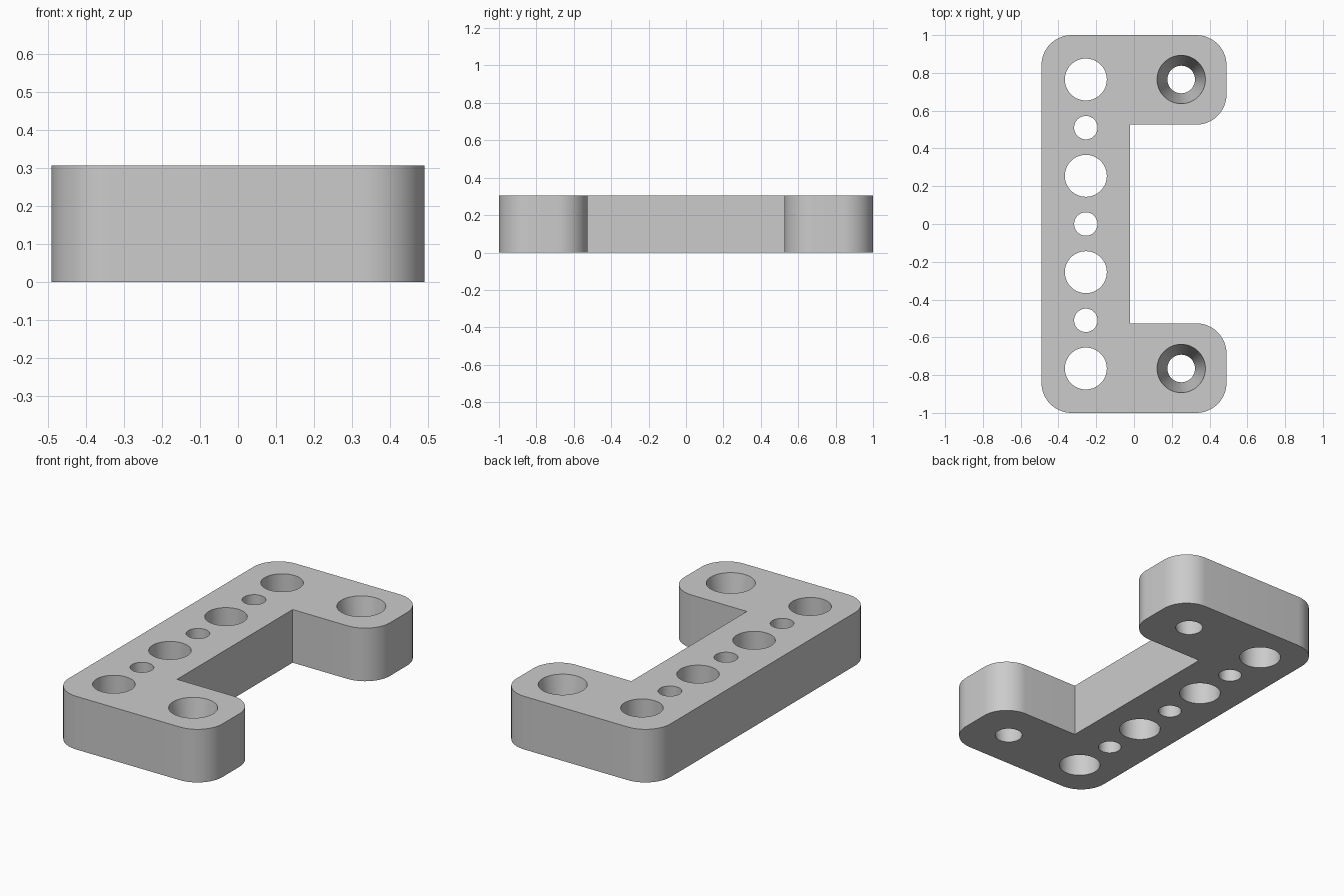
import bpy, bmesh, math
from mathutils import Matrix

cube = bpy.data.objects.get("Cube")
if cube:
    bpy.data.objects.remove(cube, do_unlink=True)

HEIGHT = 0.306
PITCH = 0.255
CORNER = 0.16
SEGMENTS = 64

# Single grey plastic
grey = bpy.data.materials.new("plain_grey")
grey.use_nodes = True
colour = (0.6, 0.6, 0.6, 1)
grey.diffuse_color = colour
grey.node_tree.nodes["Principled BSDF"].inputs["Base Color"].default_value = colour


def make_object(name, bm):
    bmesh.ops.recalc_face_normals(bm, faces=bm.faces)
    mesh = bpy.data.meshes.new(name)
    bm.to_mesh(mesh)
    bm.free()
    mesh.materials.append(grey)
    obj = bpy.data.objects.new(name, mesh)
    bpy.context.collection.objects.link(obj)
    return obj


def arc(cx, cy, start, steps=16):
    """Quarter circle, counter-clockwise from the start angle in degrees."""
    angles = [math.radians(start + 90 * i / steps) for i in range(steps + 1)]
    return [(cx + CORNER * math.cos(a), cy + CORNER * math.sin(a)) for a in angles]


# C-shaped plate: lower half outline, then its mirror image
half_x, half_y, inner_x, inner_y = 0.49, 1.0, -0.02, 0.526
lower = arc(CORNER - half_x, CORNER - half_y, 180)
lower += arc(half_x - CORNER, CORNER - half_y, 270)
lower += arc(half_x - CORNER, -inner_y - CORNER, 0)
lower.append((inner_x, -inner_y))
outline = lower + [(x, -y) for x, y in reversed(lower)]

bm = bmesh.new()
base = bm.faces.new([bm.verts.new((x, y, 0)) for x, y in outline])
top = bmesh.ops.extrude_face_region(bm, geom=[base])["geom"]
bmesh.ops.translate(bm, vec=(0, 0, HEIGHT),
                    verts=[v for v in top if isinstance(v, bmesh.types.BMVert)])
bracket = make_object("bracket_plate", bm)

# Cutters for every hole, extended past both faces
bm = bmesh.new()


def add_hole(x, y, bottom_radius, top_radius):
    slope = (top_radius - bottom_radius) / HEIGHT
    margin = 0.05
    bmesh.ops.create_cone(
        bm, cap_ends=True, segments=SEGMENTS,
        radius1=bottom_radius - slope * margin,
        radius2=top_radius + slope * margin,
        depth=HEIGHT + 2 * margin,
        matrix=Matrix.Translation((x, y, HEIGHT / 2)))


# Alternating large and small holes along the spine
for i in range(-3, 4):
    radius = 0.111 if i % 2 else 0.062
    add_hole(-PITCH, i * PITCH, radius, radius)

# Tapered screw holes in the two arms
for side in (-1, 1):
    add_hole(0.25, side * 3 * PITCH, 0.073, 0.128)
cutter = make_object("hole_cutter", bm)
cutter.hide_render = True

# Cut the holes, bake the result and drop the cutter
cut = bracket.modifiers.new("holes", "BOOLEAN")
cut.operation = "DIFFERENCE"
cut.solver = "EXACT"
cut.object = cutter
bpy.ops.object.select_all(action="DESELECT")
bpy.context.view_layer.objects.active = bracket
bracket.select_set(True)
bpy.ops.object.modifier_apply(modifier=cut.name)
bpy.data.objects.remove(cutter, do_unlink=True)
bpy.ops.object.shade_smooth_by_angle(angle=math.radians(30))
